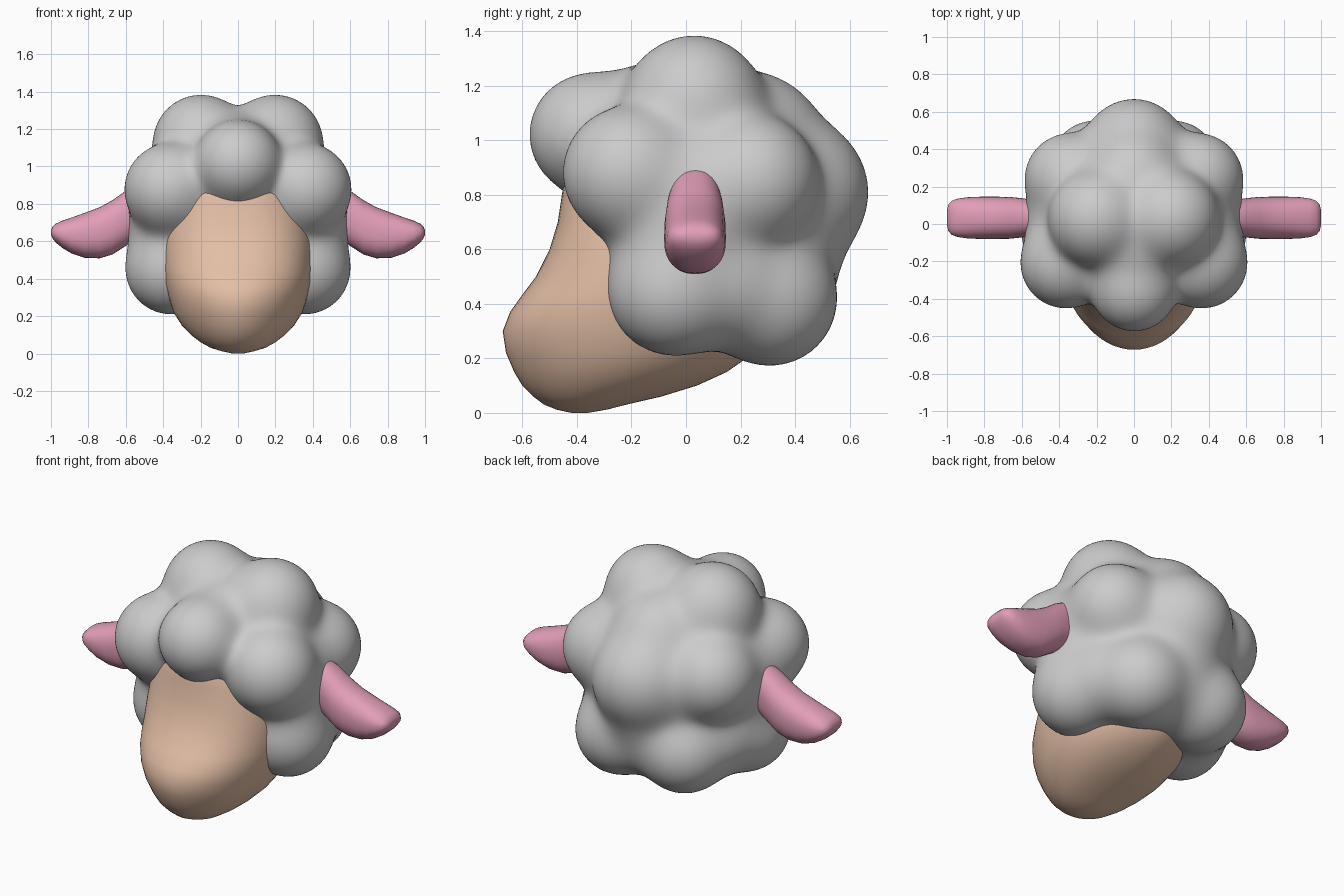
import bpy, bmesh, math
from mathutils import Vector

if "Cube" in bpy.data.objects:
    bpy.data.objects.remove(bpy.data.objects["Cube"])


def finish(name, bm, colour=None):
    bmesh.ops.recalc_face_normals(bm, faces=bm.faces)
    me = bpy.data.meshes.new(name)
    bm.to_mesh(me)
    bm.free()
    for p in me.polygons:
        p.use_smooth = True
    ob = bpy.data.objects.new(name, me)
    bpy.context.collection.objects.link(ob)
    if colour:
        mat = bpy.data.materials.new(name + "_colour")
        mat.diffuse_color = (*colour, 1)
        mat.use_nodes = True
        mat.node_tree.nodes["Principled BSDF"].inputs["Base Color"].default_value = mat.diffuse_color
        me.materials.append(mat)
    return ob


def power(v, n):
    return math.copysign(abs(v) ** (2 / n), v)


def loft(rings):
    """Skin closed rings of points and cap both ends."""
    bm = bmesh.new()
    vs = [[bm.verts.new(p) for p in r] for r in rings]
    n = len(vs[0])
    for a, b in zip(vs, vs[1:]):
        for i in range(n):
            j = (i + 1) % n
            bm.faces.new((a[i], a[j], b[j], b[i]))
    bm.faces.new(vs[0])
    bm.faces.new(vs[-1])
    return bm


# Wool: soft union of round tufts, shrink-traced from a sphere
tufts = [(0, 0.08, 0.75, 0.46),       # core
         (0, -0.35, 1.02, 0.225),     # forelock
         (0, -0.14, 1.05, 0.215),     # fill behind the forelock
         (0, 0.25, 1.0, 0.24),        # fill behind the crown
         (0, 0.33, 0.60, 0.225),      # fill above the nape
         (0, 0.30, 0.44, 0.21),       # fill between the nape tufts
         (0, 0.40, 0.81, 0.268)]      # back of head
for x, y, z, r in [(0.2, 0.03, 1.13, 0.254),     # crown
                   (0.365, -0.21, 0.88, 0.242),  # temple
                   (0.345, 0.245, 0.85, 0.238),  # behind ear
                   (0.315, 0.02, 0.80, 0.25),    # under ear
                   (0.335, -0.02, 0.65, 0.235),  # side fill
                   (0.30, 0.14, 0.47, 0.22),     # fill between cheek and nape
                   (0.36, -0.045, 0.45, 0.24),   # cheek
                   (0.21, 0.31, 0.415, 0.242)]:  # nape
    tufts += [(x, y, z, r), (-x, y, z, r)]
tufts = [(Vector(t[:3]), t[3]) for t in tufts]
K = 0.034


def distance(p):
    return -K * math.log(sum(math.exp(max(-600, min(600, -((p - c).length - r) / K)))
                             for c, r in tufts) + 1e-300)


centre = Vector((0, 0.04, 0.74))
bm = bmesh.new()
bmesh.ops.create_icosphere(bm, subdivisions=6, radius=1)
for v in bm.verts:
    d = v.co.normalized()
    t = 0.85
    for _ in range(40):
        s = distance(centre + d * t)
        t -= s
        if abs(s) < 0.0008:
            break
    v.co = centre + d * t
for _ in range(3):
    bmesh.ops.smooth_vert(bm, verts=bm.verts, factor=0.5,
                          use_axis_x=True, use_axis_y=True, use_axis_z=True)
finish("wool", bm)

# Face: horizontal sections (z, front y, back y, half width)
sections = [(1.0, -0.40, 0.2, 0.22), (0.9, -0.44, 0.25, 0.32), (0.8, -0.455, 0.28, 0.37),
            (0.7, -0.47, 0.29, 0.395), (0.6, -0.50, 0.3, 0.405), (0.5, -0.55, 0.3, 0.405),
            (0.44, -0.595, 0.3, 0.40), (0.37, -0.645, 0.3, 0.39), (0.3, -0.672, 0.29, 0.37),
            (0.22, -0.66, 0.25, 0.345), (0.15, -0.63, 0.15, 0.30), (0.1, -0.6, 0.04, 0.252),
            (0.06, -0.56, -0.09, 0.20), (0.03, -0.52, -0.22, 0.145), (0.012, -0.475, -0.29, 0.085),
            (0.0, -0.42, -0.36, 0.03)]
rings = []
for z, f, b, w in sections:
    m, h = (f + b) / 2, (b - f) / 2
    n = 1.85 + 0.6 * min(1, max(0, (z - 0.2) / 0.4))   # rounder at the nose
    rings.append([(w * power(math.cos(a), n), m + h * power(math.sin(a), max(n, 2)), z)
                  for a in (2 * math.pi * i / 64 for i in range(64))])
finish("face", loft(rings), (0.77, 0.52, 0.38))

# Ears: upright sections (x, bottom z, top z, half thickness)
sections = [(0.45, 0.66, 0.93, 0.085), (0.53, 0.62, 0.905, 0.095), (0.6, 0.575, 0.87, 0.105),
            (0.67, 0.53, 0.82, 0.112), (0.74, 0.509, 0.782, 0.113), (0.82, 0.512, 0.752, 0.113),
            (0.89, 0.535, 0.727, 0.11), (0.94, 0.565, 0.71, 0.103), (0.975, 0.594, 0.694, 0.091),
            (0.993, 0.617, 0.676, 0.07), (1.0, 0.636, 0.658, 0.04)]
for side, name in ((1, "left_ear"), (-1, "right_ear")):
    rings = []
    for x, lo, hi, w in sections:
        m, h = (lo + hi) / 2, (hi - lo) / 2
        rings.append([(side * x, 0.033 + w * power(math.cos(a), 2.3), m + h * power(math.sin(a), 2.3))
                      for a in (2 * math.pi * i / 40 for i in range(40))])
    finish(name, loft(rings), (0.76, 0.34, 0.48))
